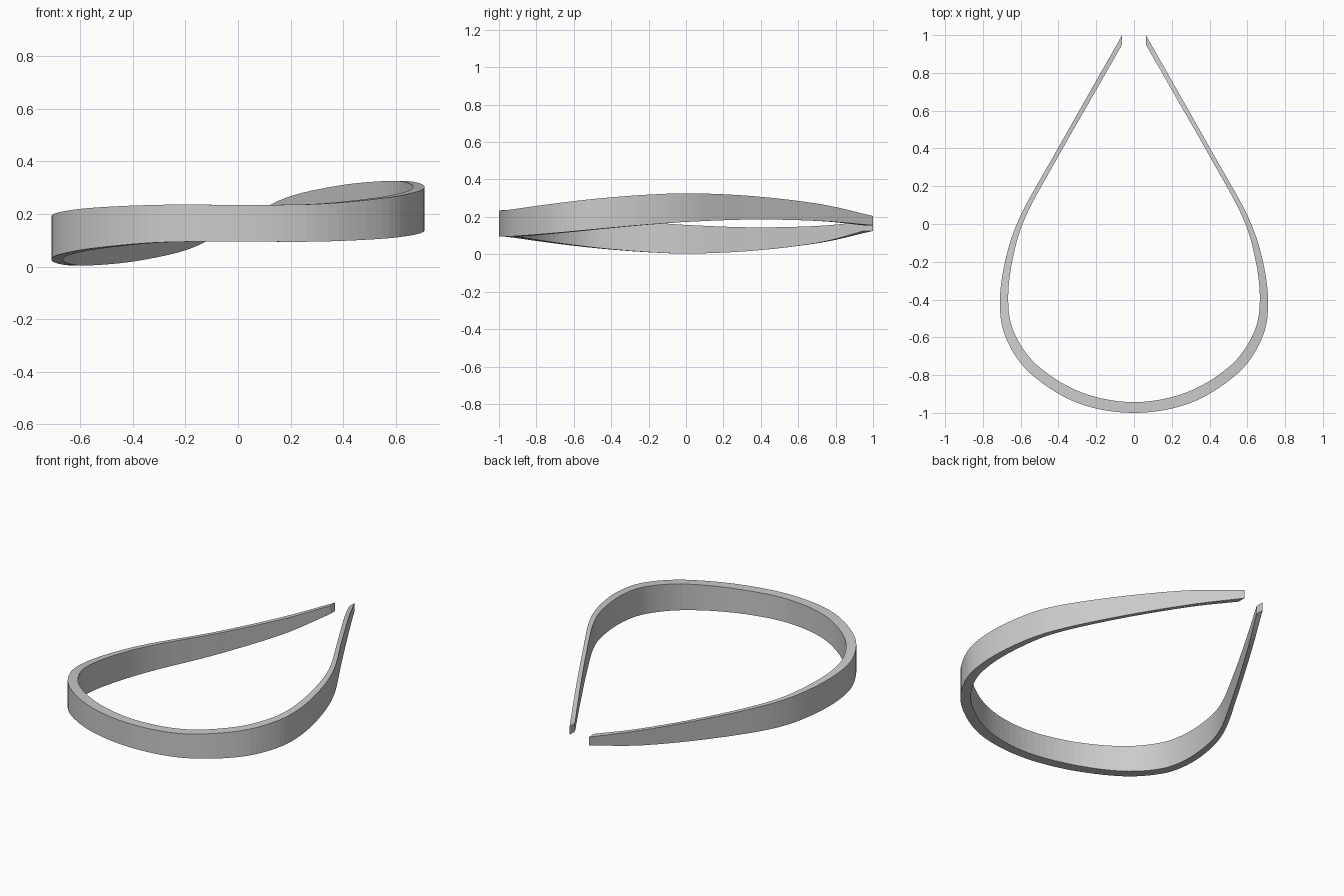
import bpy, bmesh

if "Cube" in bpy.data.objects:
    bpy.data.objects.remove(bpy.data.objects["Cube"])

MID_Z = 0.165
SUB = 7

# Right-half stations: outer x, outer y, inner x, inner y, top z, bottom z
half = [
    (0.0, -1.0, 0.0, -0.943, 0.235, 0.095),
    (0.30, -0.947, 0.28, -0.891, 0.238, 0.095),
    (0.55, -0.79, 0.51, -0.75, 0.260, 0.106),
    (0.675, -0.61, 0.632, -0.58, 0.283, 0.122),
    (0.71, -0.43, 0.666, -0.41, 0.302, 0.139),
    (0.683, -0.20, 0.643, -0.19, 0.319, 0.159),
    (0.603, 0.04, 0.573, 0.04, 0.326, 0.175),
    (0.42, 0.37, 0.394, 0.37, 0.310, 0.186),
    (0.222, 0.72, 0.20, 0.71, 0.268, 0.178),
    (0.063, 1.0, 0.063, 0.95, 0.205, 0.155),
]


def flip(s):
    """Half turn about the y axis: the left arm dips as the right one rises."""
    return (-s[0], s[1], -s[2], s[3], 2 * MID_Z - s[5], 2 * MID_Z - s[4])


def spline(points, sub):
    """Catmull-Rom interpolation of whole stations."""
    ext = lambda a, b: tuple(2 * u - v for u, v in zip(a, b))
    p = [ext(points[0], points[1])] + points + [ext(points[-1], points[-2])]
    out = []
    for i in range(1, len(p) - 2):
        for k in range(sub):
            t = k / sub
            out.append(tuple(
                0.5 * (2 * b + (c - a) * t + (2 * a - 5 * b + 4 * c - d) * t * t
                       + (3 * b - a - 3 * c + d) * t ** 3)
                for a, b, c, d in zip(*p[i - 1:i + 3])))
    return out + [points[-1]]


# Sweep a rectangular, tapering section along the open teardrop
stations = [flip(s) for s in reversed(half[1:])] + half
bm = bmesh.new()
rings = []
for xo, yo, xi, yi, zt, zb in spline(stations, SUB):
    rings.append([bm.verts.new(c) for c in
                  ((xo, yo, zb), (xo, yo, zt), (xi, yi, zt), (xi, yi, zb))])
for a, b in zip(rings, rings[1:]):
    for j in range(4):
        k = (j + 1) % 4
        bm.faces.new((a[j], a[k], b[k], b[j]))

# End caps at the two tips
bm.faces.new(rings[0])
bm.faces.new(rings[-1])
bmesh.ops.recalc_face_normals(bm, faces=bm.faces)

mesh = bpy.data.meshes.new("twisted_band")
bm.to_mesh(mesh)
bm.free()
band = bpy.data.objects.new("twisted_band", mesh)
bpy.context.collection.objects.link(band)
